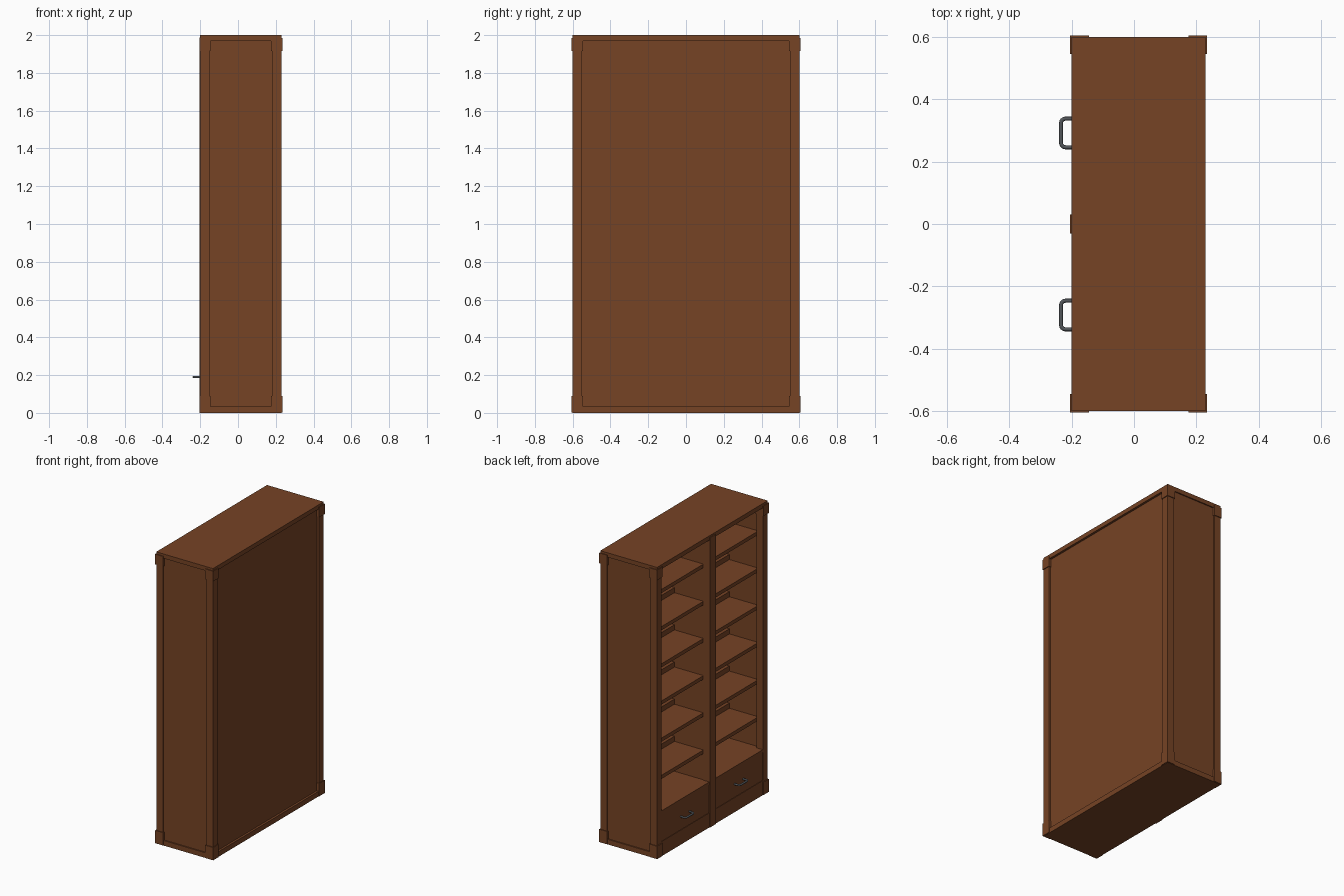
import bpy, math
from mathutils import Vector

if "Cube" in bpy.data.objects:
    bpy.data.objects.remove(bpy.data.objects["Cube"])


def material(name, rgb):
    m = bpy.data.materials.new(name)
    m.diffuse_color = (*rgb, 1.0)
    m.use_nodes = True
    m.node_tree.nodes["Principled BSDF"].inputs["Base Color"].default_value = m.diffuse_color
    return m


WOOD = material("brown wood", (0.181, 0.056, 0.018))
METAL = material("dark grey metal", (0.085, 0.093, 0.102))


def box(name, x, y, z):
    """Axis-aligned box from (low, high) pairs."""
    lo, hi = zip(x, y, z)
    verts = [(a, b, c) for a in x for b in y for c in z]
    faces = [(0, 1, 3, 2), (4, 6, 7, 5), (0, 4, 5, 1),
             (2, 3, 7, 6), (0, 2, 6, 4), (1, 5, 7, 3)]
    me = bpy.data.meshes.new(name)
    me.from_pydata(verts, [], faces)
    me.materials.append(WOOD)
    ob = bpy.data.objects.new(name, me)
    bpy.context.collection.objects.link(ob)
    return ob


def span(s, a, b):
    """The pair (a, b) mirrored to side s, kept in rising order."""
    return (a, b) if s > 0 else (-b, -a)


# The open side of the bookcase faces -x
X0, X1 = -0.20, 0.23
Y1, H = 0.60, 2.0
POST, RAIL = 0.05, 0.035

# Top and bottom boards
box("bottom_board", (X0, X1), (-Y1, Y1), (0, RAIL))
box("top_board", (X0, X1), (-Y1, Y1), (H - 0.03, H))

# Recessed back panel
box("back_panel", (0.20, 0.215), (-0.56, 0.56), (0.02, H - 0.015))

# Central divider: partition and front stile
box("divider", (-0.19, 0.205), (-0.025, 0.025), (0.02, H - 0.015))
box("divider_stile", (X0 - 0.005, X0 + 0.05), (-0.03, 0.03), (0.0, H - 0.012))

for s in (-1, 1):
    side = "right" if s < 0 else "left"

    # Recessed side panel
    box(side + "_side_panel", (X0 + 0.02, X1 - 0.02), span(s, 0.57, 0.592),
        (0.02, H - 0.015))

    # Corner posts and the reinforcing blocks at their ends
    for px, label in (((X0, X0 + POST), "front"), ((X1 - POST, X1), "rear")):
        box(f"{side}_{label}_post", px, span(s, Y1 - POST, Y1), (0.01, H - 0.01))
        bx = (px[0] - 0.005, px[1] + 0.005)
        for bz, end in (((0.002, 0.09), "lower"), ((1.915, 1.985), "upper")):
            box(f"{side}_{label}_{end}_corner_block", bx,
                span(s, Y1 - POST - 0.005, Y1 + 0.005), bz)

    # Six shelves, each with a low rail towards the rear
    for i in range(6):
        z = 0.515 + 0.255 * i
        box(f"{side}_shelf_{i + 1}", (-0.15, 0.205), span(s, 0.02, 0.575),
            (z - 0.025, z))
        box(f"{side}_shelf_rail_{i + 1}", (0.07, 0.09), span(s, 0.02, 0.575),
            (z - 0.005, z + 0.035))

    # Drawer with the board above it and the plinth below
    box(side + "_drawer_top", (X0 + 0.002, 0.205), span(s, 0.02, 0.575), (0.29, 0.31))
    box(side + "_drawer_front", (X0 + 0.003, X0 + 0.023), span(s, 0.028, 0.552),
        (0.10, 0.305))
    box(side + "_plinth", (X0, X0 + 0.03), span(s, 0.02, 0.56), (0.02, 0.10))

    # Bent tube handle
    cy, half, reach, r = s * 0.292, 0.046, -0.234, 0.014
    pts = [(X0 + 0.006, cy - half)]
    for sy in (-1, 1):
        arc = []
        for k in range(5):
            a = math.radians(22.5 * k)
            arc.append((reach + r - r * math.sin(a),
                        cy + sy * (half - r + r * math.cos(a))))
        pts += arc if sy < 0 else arc[::-1]
    pts.append((X0 + 0.006, cy + half))
    cu = bpy.data.curves.new(side + "_handle", "CURVE")
    cu.dimensions = "3D"
    cu.bevel_depth = 0.0065
    cu.bevel_resolution = 2
    cu.use_fill_caps = True
    sp = cu.splines.new("POLY")
    sp.points.add(len(pts) - 1)
    for p, (x, y) in zip(sp.points, pts):
        p.co = (x, y, 0.19, 1)
    cu.materials.append(METAL)
    handle = bpy.data.objects.new(side + "_handle", cu)
    bpy.context.collection.objects.link(handle)
